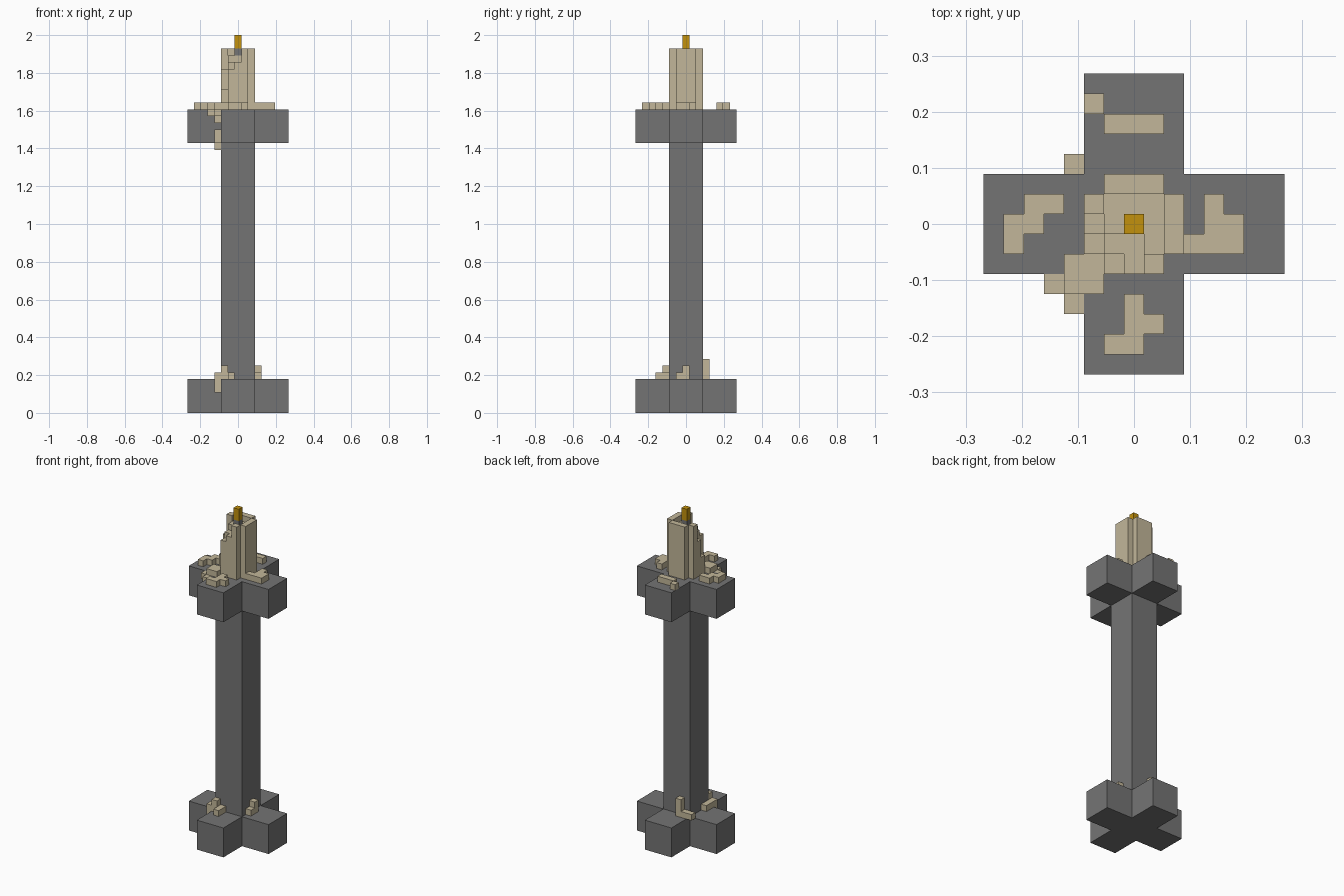
import bpy, bmesh, math
from mathutils import Vector

cube = bpy.data.objects.get("Cube")
if cube:
    bpy.data.objects.remove(cube)

U = 1 / 28          # size of one block
MID = 7.5           # centre of the 15 x 15 block grid


def material(name, rgb):
    m = bpy.data.materials.new(name)
    m.use_nodes = True
    m.diffuse_color = (*rgb, 1)
    bsdf = m.node_tree.nodes["Principled BSDF"]
    bsdf.inputs["Base Color"].default_value = (*rgb, 1)
    bsdf.inputs["Roughness"].default_value = 0.8
    return m


STONE = material("dark grey stone", (0.175, 0.175, 0.175))
WAX = material("cream wax", (0.54, 0.47, 0.32))
FLAME = material("golden flame", (0.54, 0.285, 0.004))


def finish(name, bm, mat):
    bmesh.ops.recalc_face_normals(bm, faces=bm.faces)
    me = bpy.data.meshes.new(name)
    bm.to_mesh(me)
    bm.free()
    me.materials.append(mat)
    ob = bpy.data.objects.new(name, me)
    bpy.context.collection.objects.link(ob)
    return ob


def prism(name, outline, z0, z1, mat):
    """Extrude an outline, given in blocks from the axis, from z0 to z1."""
    bm = bmesh.new()
    face = bm.faces.new([bm.verts.new((x * U, y * U, z0 * U)) for x, y in outline])
    ext = bmesh.ops.extrude_face_region(bm, geom=[face])
    top = [v for v in ext["geom"] if isinstance(v, bmesh.types.BMVert)]
    bmesh.ops.translate(bm, verts=top, vec=(0, 0, (z1 - z0) * U))
    return finish(name, bm, mat)


def square(h):
    return [(-h, -h), (h, -h), (h, h), (-h, h)]


def blocks(name, cells, mat):
    """Join unit blocks into one skin, keeping only the outer faces."""
    cells = set(cells)
    bm = bmesh.new()
    for c in cells:
        centre = Vector((c[0] + 0.5 - MID, c[1] + 0.5 - MID, c[2] + 0.5))
        for axis in range(3):
            for s in (-1, 1):
                n = [0, 0, 0]
                n[axis] = s
                if tuple(a + b for a, b in zip(c, n)) in cells:
                    continue
                quad = []
                for p, q in ((-1, -1), (1, -1), (1, 1), (-1, 1)):
                    d = Vector(n)
                    d[(axis + 1) % 3], d[(axis + 2) % 3] = p * s, q
                    quad.append(bm.verts.new((centre + d * 0.5) * U))
                bm.faces.new(quad)
    bmesh.ops.remove_doubles(bm, verts=bm.verts, dist=U * 0.01)
    bmesh.ops.dissolve_limit(bm, angle_limit=math.radians(1),
                             verts=bm.verts, edges=bm.edges)
    return finish(name, bm, mat)


def layer(z, *xy):
    return [(x, y, z) for x, y in xy]


# Stone pillar with a cross-shaped foot and head
a, b = 2.5, 7.5
cross = [(-a, -b), (a, -b), (a, -a), (b, -a), (b, a), (a, a),
         (a, b), (-a, b), (-a, a), (-b, a), (-b, -a), (-a, -a)]
prism("base_cross", cross, 0, 5, STONE)
prism("pillar_shaft", square(a), 5, 40, STONE)
prism("top_cross", cross, 40, 45, STONE)

# Candle: a rounded column, raised rim, melted down at the front right corner
corners = {(5, 5), (5, 9), (9, 5), (9, 9)}
heights = {}
for x in range(5, 10):
    for y in range(5, 10):
        if (x, y) not in corners:
            rim = x in (5, 9) or y in (5, 9)
            heights[x, y] = 54 if rim else 53
heights.update({(5, 6): 48, (5, 7): 51, (6, 5): 51, (7, 5): 52, (6, 6): 52, (7, 6): 52})
blocks("candle", [(x, y, z) for (x, y), h in heights.items() for z in range(45, h)], WAX)

# Wick and flame
prism("wick", square(0.5), 53, 54, STONE)
prism("flame", square(0.5), 54, 56, FLAME)

# Wax pools lying on the head
blocks("wax_pool_right", layer(45, (2, 8), (3, 8), (1, 7), (2, 7), (1, 6)), WAX)
blocks("wax_pool_left", layer(45, (11, 8), (11, 7), (12, 7), (10, 6), (11, 6), (12, 6)), WAX)
blocks("wax_pool_front", layer(45, (7, 3), (7, 2), (8, 2), (6, 1), (7, 1)), WAX)
blocks("wax_pool_back", layer(45, (6, 12), (7, 12), (8, 12), (5, 13)), WAX)

# Wax running over the inner corner of the head
blocks("wax_drip_corner",
       layer(45, (5, 5), (4, 5), (5, 4), (4, 4))
       + layer(44, (4, 4), (3, 4), (4, 3)) + layer(43, (4, 4)), WAX)
blocks("wax_drip_lower", layer(41, (4, 4)) + layer(40, (4, 4)) + layer(39, (4, 5)), WAX)

# Wax splashes around the foot of the shaft
blocks("wax_splash_front", layer(5, (5, 4), (6, 4), (6, 3)) + layer(6, (5, 4)), WAX)
blocks("wax_splash_right",
       layer(5, (4, 5), (4, 6), (4, 4)) + layer(4, (4, 4)) + layer(3, (4, 4)), WAX)
blocks("wax_splash_left", layer(5, (10, 6), (10, 7)) + layer(6, (10, 7)), WAX)
blocks("wax_splash_back",
       layer(5, (6, 10), (5, 10), (4, 10)) + layer(6, (6, 10)) + layer(7, (6, 10)), WAX)
